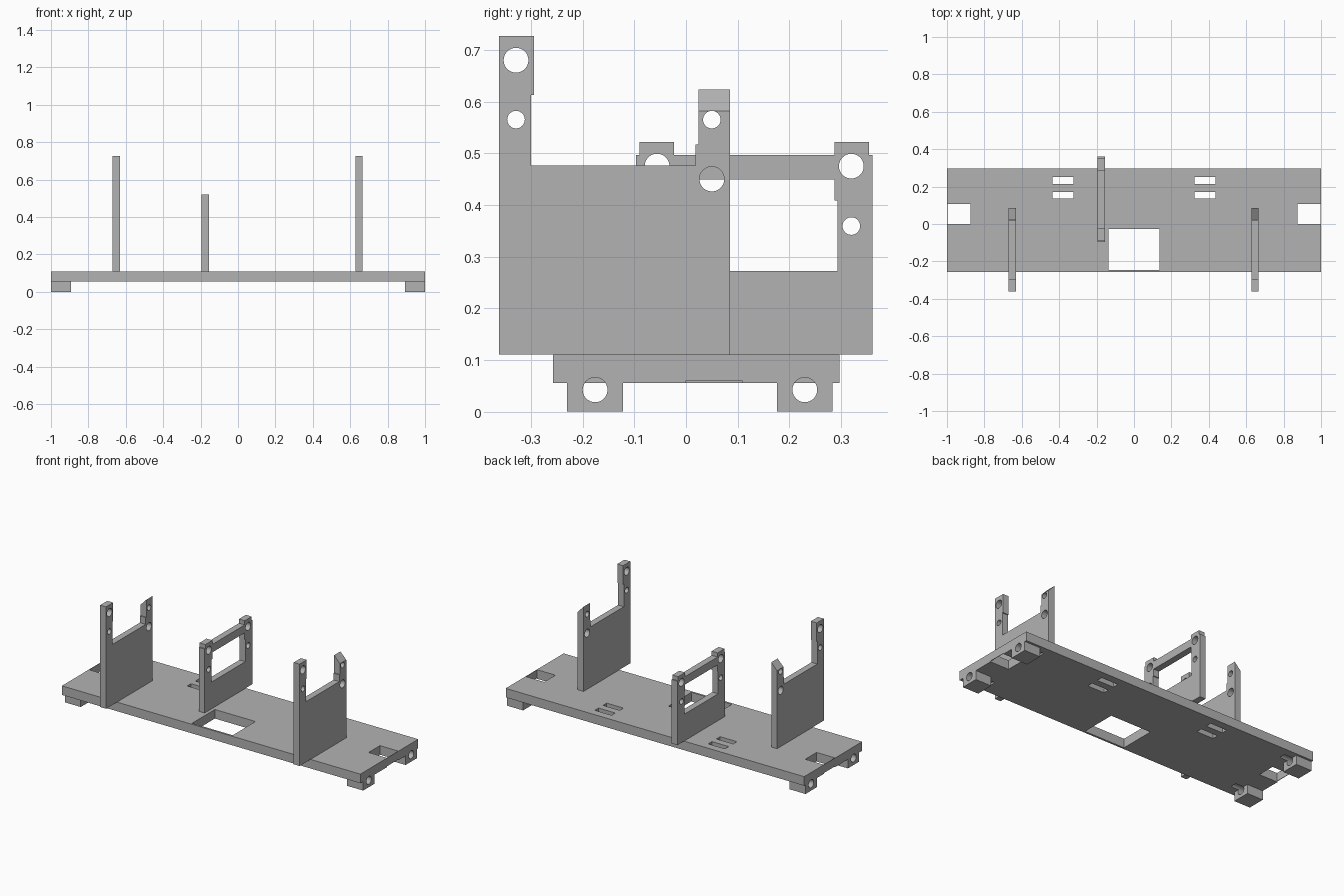
import bpy, bmesh, math
from mathutils import Matrix

if "Cube" in bpy.data.objects:
    bpy.data.objects.remove(bpy.data.objects["Cube"])

grey = bpy.data.materials.new("plain_grey")
grey.diffuse_color = (0.45, 0.45, 0.45, 1)
grey.use_nodes = True
grey.node_tree.nodes["Principled BSDF"].inputs["Base Color"].default_value = grey.diffuse_color


def finish(name, bm):
    bmesh.ops.recalc_face_normals(bm, faces=bm.faces)
    mesh = bpy.data.meshes.new(name)
    bm.to_mesh(mesh)
    bm.free()
    mesh.materials.append(grey)
    obj = bpy.data.objects.new(name, mesh)
    bpy.context.collection.objects.link(obj)
    return obj


def prism(name, profile, x0, x1):
    """Extrude a (y, z) profile along x."""
    bm = bmesh.new()
    face = bm.faces.new([bm.verts.new((x0, y, z)) for y, z in profile])
    ext = bmesh.ops.extrude_face_region(bm, geom=[face])
    verts = [v for v in ext["geom"] if isinstance(v, bmesh.types.BMVert)]
    bmesh.ops.translate(bm, verts=verts, vec=(x1 - x0, 0, 0))
    return finish(name, bm)


def box(name, x0, x1, y0, y1, z0, z1):
    return prism(name, [(y0, z0), (y1, z0), (y1, z1), (y0, z1)], x0, x1)


def rod(y, z, r, x0, x1):
    """Round cutter running along x."""
    bm = bmesh.new()
    m = Matrix.Translation(((x0 + x1) / 2, y, z)) @ Matrix.Rotation(math.pi / 2, 4, 'Y')
    bmesh.ops.create_cone(bm, cap_ends=True, segments=32, radius1=r, radius2=r,
                          depth=abs(x1 - x0), matrix=m)
    return finish("cutter", bm)


def combine(obj, others, operation='DIFFERENCE'):
    for other in others:
        mod = obj.modifiers.new("cut", 'BOOLEAN')
        mod.operation = operation
        mod.solver = 'EXACT'
        mod.object = other
        bpy.context.view_layer.objects.active = obj
        bpy.ops.object.modifier_apply(modifier=mod.name)
        bpy.data.objects.remove(other)
    bpy.context.view_layer.objects.active = obj
    bpy.ops.object.select_all(action='DESELECT')
    obj.select_set(True)
    bpy.ops.object.shade_smooth_by_angle(angle=math.radians(30))


# Base plate with corner feet
base = box("base_plate", -1, 1, -0.257, 0.297, 0.055, 0.11)
feet = []
cuts = [box("cutter", -0.136, 0.136, -0.245, -0.027, 0, 0.2)]  # square opening
for s in (-1, 1):
    for y in (-0.176, 0.23):
        feet.append(box("foot", *sorted((s * 0.893, s)), y - 0.054, y + 0.054, 0, 0.06))
        cuts.append(rod(y, 0.042, 0.024, *sorted((s * 0.84, s * 1.02))))
    # End pockets, closed by a thin skin at the outer edge
    cuts.append(box("cutter", *sorted((s * 0.875, s * 0.997)), 0.0, 0.108, 0.02, 0.2))
    cuts.append(box("cutter", *sorted((s * 0.875, s * 1.02)), 0.0, 0.108, 0.02, 0.06))
    # Strap slots
    for y in (0.136, 0.214):
        cuts.append(box("cutter", *sorted((s * 0.324, s * 0.436)), y, y + 0.036, 0.02, 0.2))
combine(base, feet, 'UNION')
combine(base, cuts)

# Outer brackets: tall front arm, short rear arm with a bevelled tip
side_profile = [(-0.362, 0.11), (0.085, 0.11), (0.085, 0.623), (0.024, 0.623),
                (0.024, 0.517), (0.018, 0.517), (0.018, 0.476), (-0.30, 0.476),
                (-0.30, 0.613), (-0.294, 0.613), (-0.294, 0.727), (-0.362, 0.727)]
for name, x0, x1, s in (("left_bracket", -0.67, -0.631, -1),
                        ("right_bracket", 0.627, 0.666, 1)):
    bracket = prism(name, side_profile, x0, x1)
    outer = x1 if s > 0 else x0
    for v in bracket.data.vertices:
        if v.co.y > 0 and v.co.z > 0.6 and abs(v.co.x - outer) < 0.001:
            v.co.z = 0.582
    combine(bracket, [rod(y, z, r, x0 - 0.02, x1 + 0.02) for y, z, r in
                      ((-0.329, 0.68, 0.024), (-0.329, 0.565, 0.017),
                       (0.05, 0.45, 0.024), (0.05, 0.565, 0.017))])

# Middle bracket: symmetric frame with a window and two top tabs
mid, x0, x1 = 0.132, -0.195, -0.156


def mirrored(half):
    return [(mid + d, z) for d, z in half] + [(mid - d, z) for d, z in reversed(half)]


middle = prism("middle_bracket", mirrored(
    [(0.229, 0.11), (0.229, 0.497), (0.222, 0.497), (0.222, 0.522),
     (0.155, 0.522), (0.155, 0.497)]), x0, x1)
window = prism("cutter", mirrored(
    [(0.161, 0.272), (0.161, 0.408), (0.155, 0.408), (0.155, 0.449)]), x0 - 0.02, x1 + 0.02)
combine(middle, [window] + [rod(mid + s * 0.188, z, r, x0 - 0.02, x1 + 0.02)
                            for s in (-1, 1) for z, r in ((0.475, 0.024), (0.359, 0.017))])
